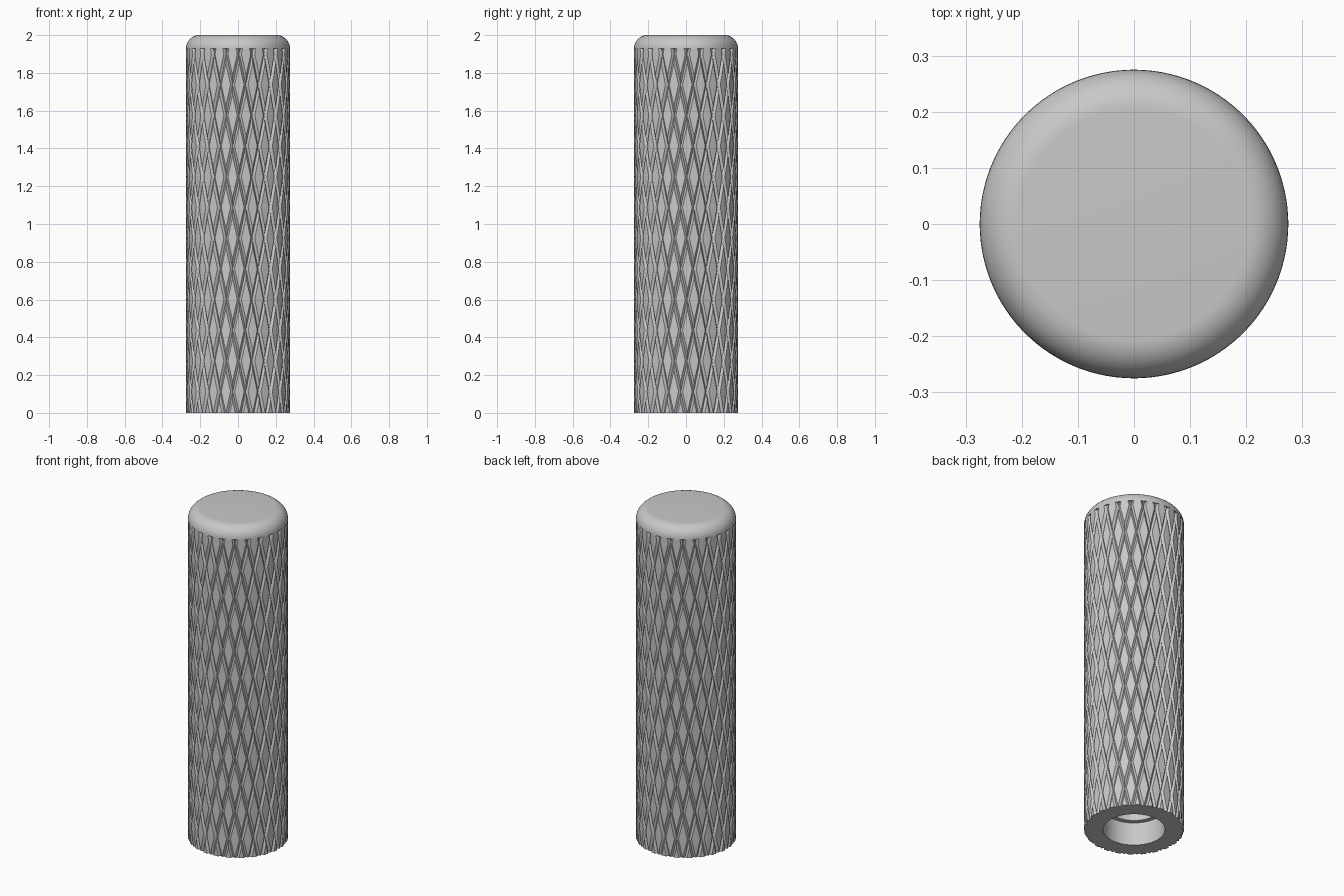
import bpy
import bmesh
from math import sin, cos, pi, radians

R, GRIP_TOP = 0.275, 1.93      # outer radius, height where the knurling stops
STARTS, PITCH = 24, 0.325      # diamonds around, diamond height
DEPTH, W = 0.012, 0.155        # groove depth, groove half-width within a cell
BORE = 0.17

default = bpy.data.objects.get("Cube")
if default:
    bpy.data.objects.remove(default, do_unlink=True)

grey = bpy.data.materials.new("satin grey")
grey.use_nodes = True
grey.diffuse_color = (0.58, 0.58, 0.58, 1)
grey.node_tree.nodes["Principled BSDF"].inputs["Base Color"].default_value = grey.diffuse_color


def finish(bm, name):
    mesh = bpy.data.meshes.new(name)
    bm.to_mesh(mesh)
    bm.free()
    mesh.materials.append(grey)
    obj = bpy.data.objects.new(name, mesh)
    bpy.context.collection.objects.link(obj)
    bpy.ops.object.select_all(action='DESELECT')
    obj.select_set(True)
    bpy.context.view_layer.objects.active = obj
    bpy.ops.object.shade_smooth_by_angle(angle=radians(25))
    return obj


def polar(r, angle, z):
    return (r * sin(angle), -r * cos(angle), z)


def lathe(name, profile, segments=96):
    """Revolve (radius, height) points around z."""
    bm = bmesh.new()
    rings = [[bm.verts.new(polar(r, 2 * pi * k / segments, z)) for k in range(segments)]
             for r, z in profile]
    for low, high in zip(rings, rings[1:]):
        for k in range(segments):
            n = (k + 1) % segments
            bm.faces.new((low[k], low[n], high[n], high[k]))
    bmesh.ops.remove_doubles(bm, verts=bm.verts, dist=1e-5)
    return finish(bm, name)


# Knurled grip: diamond cells bounded by V grooves along two opposite helices
bm = bmesh.new()
steps = [0, W, 0.5, 1 - W, 1]
last = len(steps) - 1
for row in range(-12, 2):
    for col in range(STARTS):
        grid = []
        for a, u in enumerate(steps):
            line = []
            for b, v in enumerate(steps):
                angle = radians(-6) + (col + row % 2 / 2 + (u + v - 1) / 2) * 2 * pi / STARTS
                z = 1.9 + PITCH / 2 * (row + u - v)
                deep = a in (0, last) or b in (0, last)
                line.append(bm.verts.new(polar(R - DEPTH * deep, angle, z)))
            grid.append(line)
        for a in range(last):
            for b in range(last):
                q = [grid[a][b], grid[a][b + 1], grid[a + 1][b + 1], grid[a + 1][b]]
                if a in (0, last - 1) and b in (0, last - 1):
                    # ridge at groove crossings runs from the crossing to the plateau
                    if a != b:
                        q = q[1:] + q[:1]
                    bm.faces.new((q[0], q[1], q[2]))
                    bm.faces.new((q[0], q[2], q[3]))
                else:
                    bm.faces.new(q)
bmesh.ops.remove_doubles(bm, verts=bm.verts, dist=1e-4)

# Trim the grip to its ends
for height, direction in ((0, -1), (GRIP_TOP, 1)):
    bmesh.ops.bisect_plane(bm, geom=bm.verts[:] + bm.edges[:] + bm.faces[:], dist=1e-6,
                           plane_co=(0, 0, height), plane_no=(0, 0, direction),
                           clear_outer=True)

# Flat bottom ring, from the grooved rim in to the bore
rim = [e for e in bm.edges if e.is_boundary and all(abs(v.co.z) < 1e-4 for v in e.verts)]
ring = bmesh.ops.extrude_edge_only(bm, edges=rim)["geom"]
for v in ring:
    if isinstance(v, bmesh.types.BMVert):
        scale = BORE / v.co.xy.length
        v.co = (v.co.x * scale, v.co.y * scale, 0)
bmesh.ops.recalc_face_normals(bm, faces=bm.faces)
finish(bm, "knurled_grip")

# Rounded end cap, whose underside closes the grooves
FILLET = 2 - GRIP_TOP
arc = [(R - FILLET + FILLET * cos(t * pi / 20), GRIP_TOP + FILLET * sin(t * pi / 20))
       for t in range(11)]
lathe("rounded_end_cap", [(R - 0.03, GRIP_TOP)] + arc + [(0, 2)])

# Stepped blind bore
lathe("stepped_bore", [(0, 1.5), (0.142, 1.5), (0.142, 0.14), (BORE, 0.14), (BORE, 0)])
